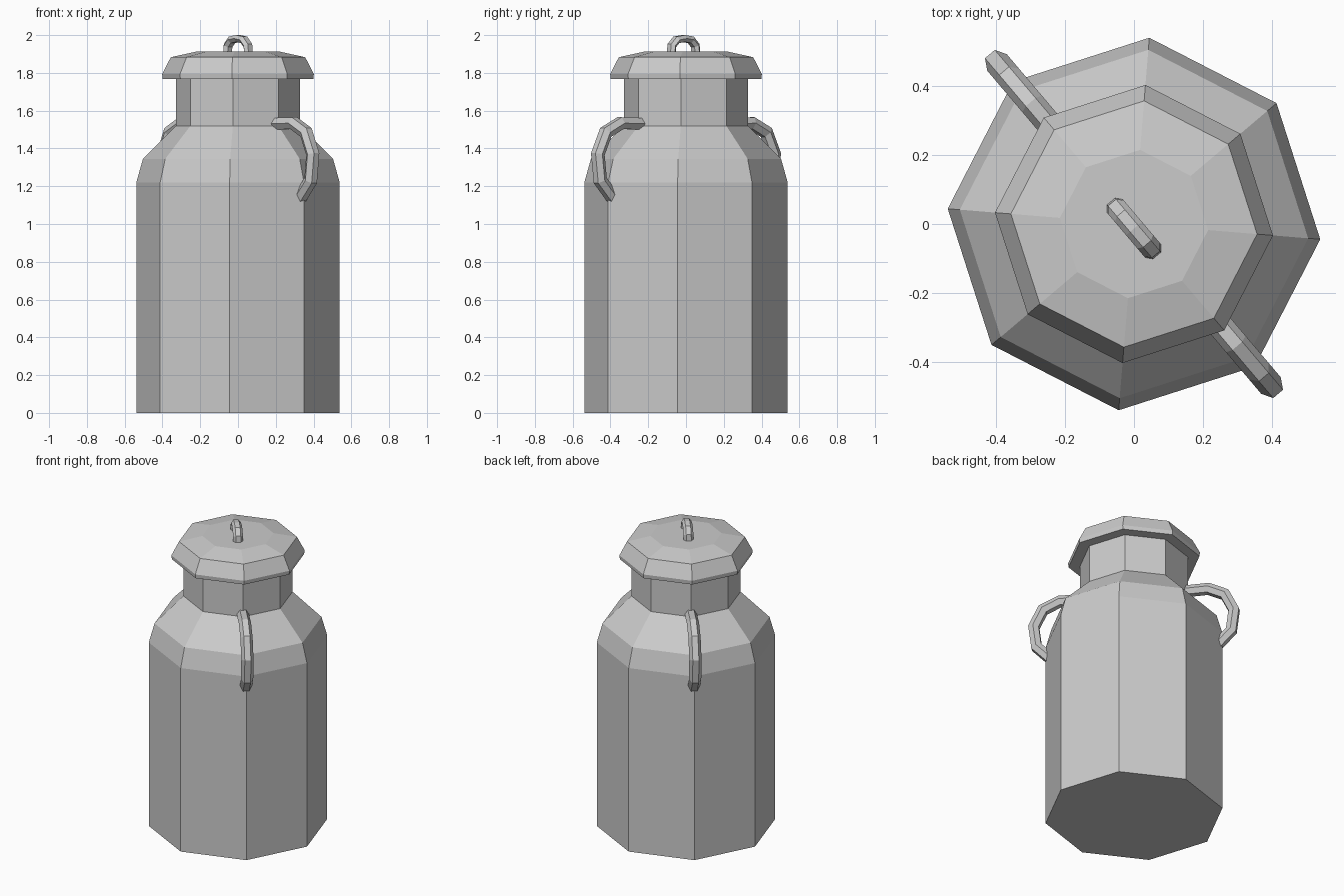
import bpy, bmesh, math
from mathutils import Vector

if "Cube" in bpy.data.objects:
    bpy.data.objects.remove(bpy.data.objects["Cube"])

SIDES = 8
TURN = math.radians(-4.7)            # rotation of the octagon
AXIS = math.radians(-49.7)           # direction the handles point in


def finish(name, bm):
    bmesh.ops.recalc_face_normals(bm, faces=bm.faces)
    mesh = bpy.data.meshes.new(name)
    bm.to_mesh(mesh)
    bm.free()
    obj = bpy.data.objects.new(name, mesh)
    bpy.context.collection.objects.link(obj)
    return obj


def skin(name, rings):
    """Bridge a list of equal-length point rings and cap both ends."""
    bm = bmesh.new()
    loops = [[bm.verts.new(p) for p in ring] for ring in rings]
    n = len(loops[0])
    for a, b in zip(loops, loops[1:]):
        for i in range(n):
            j = (i + 1) % n
            bm.faces.new((a[i], a[j], b[j], b[i]))
    bm.faces.new(loops[0])
    bm.faces.new(loops[-1])
    return finish(name, bm)


def turned(name, profile):
    """Faceted solid of revolution from (radius, height) points."""
    angles = [TURN + i * math.tau / SIDES for i in range(SIDES)]
    return skin(name, [[(r * math.cos(a), r * math.sin(a), z) for a in angles]
                       for r, z in profile])


def tube(name, path, angle, width, thick, offset=(0, 0, 0)):
    """Six-sided bar along (radius, height) points in a vertical plane."""
    out = Vector((math.cos(angle), math.sin(angle), 0))
    side = Vector((-out.y, out.x, 0))
    up = Vector((0, 0, 1))
    pts = [out * r + up * z + Vector(offset) for r, z in path]
    section = [(1, 0), (.5, 1), (-.5, 1), (-1, 0), (-.5, -1), (.5, -1)]
    rings = []
    for i, p in enumerate(pts):
        before = (p - pts[i - 1]).normalized() if i else None
        after = (pts[i + 1] - p).normalized() if i < len(pts) - 1 else None
        d1, d2 = before or after, after or before
        tangent = (d1 + d2).normalized()
        mitre = 1 / max(tangent.dot(d1), .5)
        normal = tangent.cross(side)
        rings.append([p + side * (u * width) + normal * (v * thick * mitre)
                      for u, v in section])
    return skin(name, rings)


# Can body with sloped shoulder and neck
turned("can_body", [(.54, 0), (.54, 1.22), (.505, 1.345), (.33, 1.52), (.33, 1.80)])

# Overhanging lid
turned("lid", [(.40, 1.767), (.403, 1.793), (.357, 1.883), (.215, 1.914)])

# Pair of side handles on opposite corners
side_path = [(.28, 1.53), (.455, 1.534), (.557, 1.485), (.612, 1.37),
             (.595, 1.23), (.505, 1.135)]
for label, angle in (("front", AXIS), ("back", AXIS + math.pi)):
    tube(label + "_handle", side_path, angle, .037, .031)

# Small arched grip on the lid
half = [(.086, 1.90), (.081, 1.945), (.05, 1.975)]
arch = [(-r, z) for r, z in half] + [(0, 1.982)] + half[::-1]
tube("lid_grip", arch, AXIS, .03, .018, (0, -.013, 0))
